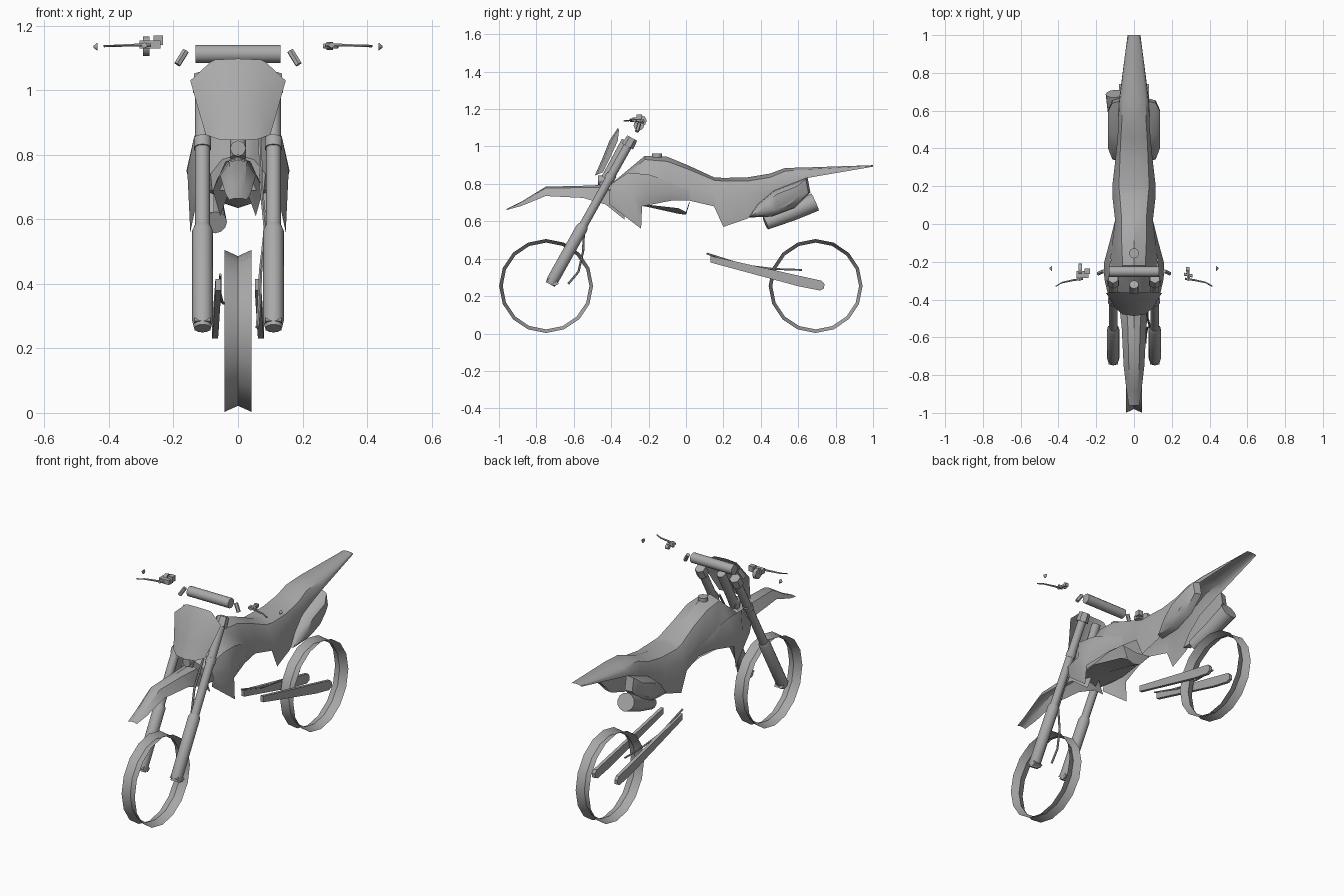
import bpy, bmesh, math
from mathutils import Vector

if "Cube" in bpy.data.objects:
    bpy.data.objects.remove(bpy.data.objects["Cube"])

grey = bpy.data.materials.new("plain grey")
grey.use_nodes = True
grey.diffuse_color = (0.4, 0.4, 0.4, 1)
grey.node_tree.nodes["Principled BSDF"].inputs["Base Color"].default_value = (0.4, 0.4, 0.4, 1)


def finish(name, bm, angle=30):
    bmesh.ops.remove_doubles(bm, verts=bm.verts, dist=0.0002)
    bmesh.ops.recalc_face_normals(bm, faces=bm.faces)
    me = bpy.data.meshes.new(name)
    bm.to_mesh(me)
    bm.free()
    me.materials.append(grey)
    ob = bpy.data.objects.new(name, me)
    bpy.context.collection.objects.link(ob)
    bpy.ops.object.select_all(action='DESELECT')
    ob.select_set(True)
    bpy.context.view_layer.objects.active = ob
    bpy.ops.object.shade_smooth_by_angle(angle=math.radians(angle))
    return ob


def loft(name, rows, closed=False, cap=False, mirror=False, angle=30):
    """Skin a surface over rows of points; mirror adds the -x half."""
    bm = bmesh.new()
    for s in ((1, -1) if mirror else (1,)):
        vs = [[bm.verts.new((s * x, y, z)) for x, y, z in r] for r in rows]
        n = len(rows[0])
        for a, b in zip(vs, vs[1:]):
            for i in range(n if closed else n - 1):
                j = (i + 1) % n
                bm.faces.new((a[i], a[j], b[j], b[i]))
        if cap:
            bm.faces.new(vs[0])
            bm.faces.new(vs[-1])
    return finish(name, bm, angle)


def tube(name, path, radii, sides=10, cap=True):
    """Round tube through points, one radius per point."""
    pts = [Vector(p) for p in path]
    rows = []
    for i, p in enumerate(pts):
        d = (pts[min(i + 1, len(pts) - 1)] - pts[max(i - 1, 0)]).normalized()
        ref = Vector((1, 0, 0)) if abs(d.x) < 0.9 else Vector((0, 0, 1))
        u = d.cross(ref).normalized()
        v = d.cross(u)
        r = radii[i] if isinstance(radii, (list, tuple)) else radii
        rows.append([p + r * (math.cos(t) * u + math.sin(t) * v)
                     for t in (math.tau * k / sides for k in range(sides))])
    return loft(name, rows, closed=True, cap=cap, angle=50)


def prism(name, yz, x0, x1, splay=0.0):
    """Side outline extruded across x; splay pushes x outward along y."""
    y0 = yz[0][0]
    rows = [[(x + splay * (y - y0), y, z) for y, z in yz] for x in (x0, x1)]
    return loft(name, rows, closed=True, cap=True)


# Wheel bands with a V-shaped groove
for name, cy in (("front_wheel_band", -0.748), ("rear_wheel_band", 0.693)):
    rows = []
    for k in range(17):
        t = math.tau * (k % 16) / 16
        rows.append([(x, cy + r * math.sin(t), 0.254 + r * math.cos(t))
                     for x, r in ((-0.042, 0.251), (0, 0.232), (0.042, 0.251))])
    loft(name, rows)

# Tank, seat and tail: ridge, shoulder, side and lower edge at each station
stations = [
    (-0.40, 0.80, 0.05, 0.785, 0.085, 0.74, 0.08, 0.69),
    (-0.31, 0.875, 0.06, 0.855, 0.115, 0.79, 0.10, 0.69),
    (-0.22, 0.95, 0.06, 0.93, 0.125, 0.82, 0.105, 0.69),
    (-0.10, 0.945, 0.065, 0.92, 0.115, 0.82, 0.10, 0.715),
    (0.02, 0.895, 0.065, 0.875, 0.10, 0.80, 0.095, 0.71),
    (0.15, 0.835, 0.075, 0.82, 0.115, 0.76, 0.11, 0.68),
    (0.20, 0.832, 0.08, 0.815, 0.115, 0.75, 0.11, 0.57),
    (0.33, 0.835, 0.075, 0.815, 0.10, 0.75, 0.10, 0.615),
    (0.45, 0.855, 0.07, 0.835, 0.088, 0.79, 0.085, 0.745),
    (0.53, 0.885, 0.065, 0.868, 0.082, 0.83, 0.082, 0.785),
    (0.65, 0.888, 0.06, 0.878, 0.076, 0.858, 0.08, 0.832),
    (1.00, 0.900, 0.02, 0.898, 0.03, 0.896, 0.034, 0.892),
]
loft("tank_seat_and_tail",
     [[(0, y, a), (b, y, c), (d, y, e), (f, y, g)] for y, a, b, c, d, e, f, g in stations],
     mirror=True, angle=35)
loft("tank_front", [[(0, -0.40, 0.80), (0.05, -0.40, 0.785), (0.085, -0.40, 0.74)],
                    [(0, -0.38, 0.69), (0.04, -0.39, 0.69), (0.08, -0.40, 0.69)]], mirror=True)
loft("tank_underside", [[(0, -0.38, 0.69), (0.08, -0.40, 0.69)], [(0, -0.22, 0.68), (0.105, -0.22, 0.69)],
                        [(0, -0.04, 0.64), (0.06, -0.04, 0.67)], [(0, 0.0, 0.635), (0.045, 0.0, 0.65)],
                        [(0, 0.02, 0.70), (0.095, 0.02, 0.71)]], mirror=True)
tube("fuel_cap", [(0, -0.155, 0.94), (0, -0.155, 0.962)], 0.027, 10)

# Side shrouds with a pointed lower wing
loft("side_shrouds", [
    [(0.09, -0.40, 0.80), (0.13, -0.41, 0.75), (0.12, -0.41, 0.69)],
    [(0.135, -0.31, 0.86), (0.157, -0.29, 0.75), (0.148, -0.24, 0.56)],
    [(0.125, -0.20, 0.85), (0.16, -0.21, 0.75), (0.14, -0.235, 0.68)],
    [(0.11, -0.08, 0.81), (0.125, -0.08, 0.76), (0.11, -0.08, 0.71)],
    [(0.097, 0.02, 0.78), (0.10, 0.02, 0.75), (0.096, 0.02, 0.71)]], mirror=True)

# Front fender, ridged along the middle
fender = [(-0.96, 0.665, 0.028, 0.66), (-0.88, 0.705, 0.04, 0.682), (-0.75, 0.785, 0.055, 0.735),
          (-0.55, 0.79, 0.065, 0.725), (-0.43, 0.795, 0.078, 0.69), (-0.33, 0.70, 0.055, 0.61)]
loft("front_fender", [[(0, y, a), (b * 0.5, y, a * 0.85 + c * 0.15), (b, y, c)]
                      for y, a, b, c in fender], mirror=True)

# Curved front plate
loft("front_plate", [
    [(0, -0.365, 1.098), (0.07, -0.362, 1.095), (0.085, -0.358, 1.088)],
    [(0, -0.41, 1.03), (0.08, -0.40, 1.03), (0.148, -0.365, 1.03)],
    [(0, -0.45, 0.93), (0.07, -0.44, 0.93), (0.12, -0.41, 0.93)],
    [(0, -0.487, 0.845), (0.06, -0.478, 0.848), (0.10, -0.445, 0.862)]], mirror=True)
tube("steering_stem", [(0, -0.45, 0.79), (0, -0.32, 1.03)], 0.025, 8)
tube("stem_knob", [(0, -0.47, 0.82), (0, -0.42, 0.82)], 0.025, 8)


# Fork legs: foot, lower leg, upper tube, collars and top caps
def on_fork(x, z):
    return (x, -0.717 + (z - 0.278) * 0.56, z)


for side, x in (("left", 0.11), ("right", -0.11)):
    tube(side + "_fork_lower", [on_fork(x, z) for z in (0.262, 0.285, 0.565, 0.58)],
         [0.026, 0.032, 0.032, 0.025], 12)
    tube(side + "_fork_upper", [on_fork(x, 0.57), on_fork(x, 1.03)], 0.023, 12)
    tube(side + "_fork_collar", [on_fork(x, 0.82), on_fork(x, 0.85)], 0.028, 10)
    tube(side + "_fork_cap", [on_fork(x, 1.0), on_fork(x, 1.045)], [0.034, 0.03], 6)
    s = 1 if x > 0 else -1
    prism(side + "_axle_lug", [(-0.745, 0.285), (-0.70, 0.255), (-0.68, 0.265), (-0.71, 0.31)],
          x - 0.025, x + 0.025)
    # Handlebar stub, end cone and lever
    tube(side + "_bar_stub", [(s * 0.162, -0.25, 1.122), (s * 0.188, -0.262, 1.08)], 0.011, 6)
    tube(side + "_bar_end", [(s * 0.435, -0.235, 1.135), (s * 0.448, -0.235, 1.135)], [0.013, 0.003], 8)
    tube(side + "_lever", [(s * 0.27, -0.29, 1.14), (s * 0.32, -0.297, 1.14), (s * 0.38, -0.31, 1.138),
                           (s * 0.415, -0.33, 1.137)], [0.006, 0.005, 0.004, 0.004], 6)
    tube(side + "_lever_clamp", [(s * 0.275, -0.24, 1.137), (s * 0.295, -0.24, 1.137)],
         0.03 if s < 0 else 0.012, 8)
    tube(side + "_lever_perch", [(s * 0.285, -0.24, 1.138), (s * 0.29, -0.30, 1.14)], 0.009, 6)
    # Swingarm bar
    prism(side + "_swingarm", [(0.13, 0.415), (0.13, 0.38), (0.60, 0.253), (0.715, 0.23), (0.738, 0.24),
                               (0.74, 0.265), (0.725, 0.282)],
          s * 0.052, s * 0.07, s * 0.017)
    # Domed rear side panel
    rim = [(0.33, 0.62), (0.38, 0.69), (0.47, 0.765), (0.65, 0.835), (0.665, 0.755), (0.58, 0.67), (0.46, 0.625)]
    rows = [[(s * x_, 0.51 + (y - 0.51) * k, 0.715 + (z - 0.715) * k) for y, z in rim]
            for x_, k in ((0.075, 1), (0.115, 0.93), (0.138, 0.6))]
    loft(side + "_rear_panel", rows, closed=True, cap=True, angle=40)

tube("bar_pad", [(-0.132, -0.252, 1.113), (0.132, -0.252, 1.113)], 0.028, 12)
prism("brake_reservoir", [(-0.265, 1.14), (-0.235, 1.14), (-0.235, 1.17), (-0.265, 1.17)], -0.262, -0.232)
prism("brake_cylinder", [(-0.285, 1.13), (-0.25, 1.13), (-0.25, 1.155), (-0.285, 1.155)], -0.305, -0.24)
tube("clutch_perch", [(0.265, -0.265, 1.137), (0.31, -0.275, 1.137)], 0.008, 8)

# Muffler, hoses and swingarm line
tube("muffler", [(-0.07, 0.425, 0.59), (-0.09, 0.56, 0.645), (-0.10, 0.69, 0.703)], [0.036, 0.045, 0.05], 12)
tube("brake_hose", [(0.068, -0.40, 0.86), (0.072, -0.50, 0.70), (0.085, -0.545, 0.57), (0.07, -0.55, 0.44),
                    (0.065, -0.575, 0.33), (0.06, -0.63, 0.265)], 0.006, 6)
tube("swingarm_line", [(-0.055, 0.11, 0.428), (-0.055, 0.31, 0.365), (-0.05, 0.47, 0.345),
                       (-0.045, 0.62, 0.34)], 0.005, 6)
